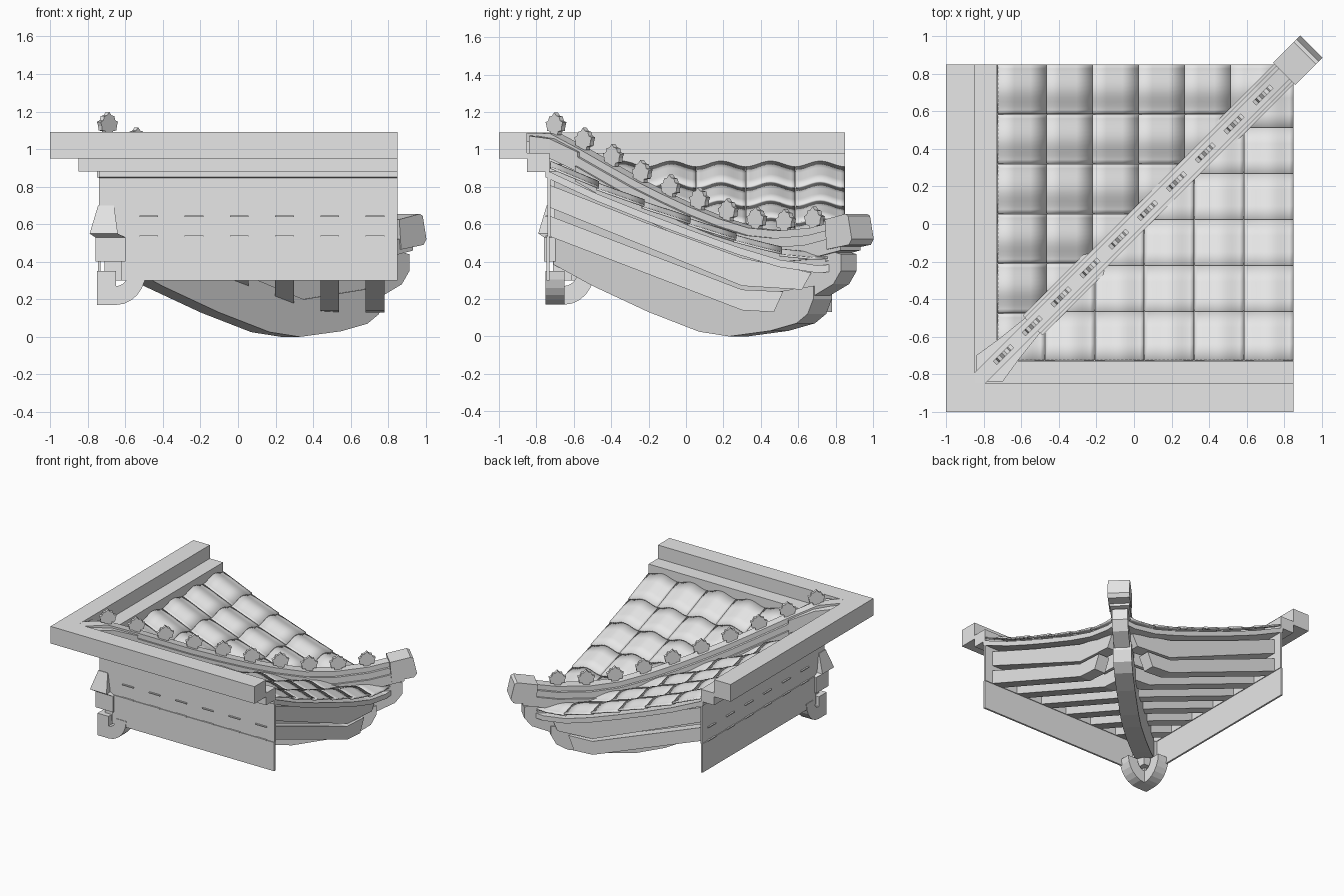
import bpy, bmesh, math
from mathutils import Vector

cube = bpy.data.objects.get("Cube")
if cube:
    bpy.data.objects.remove(cube, do_unlink=True)

stone = bpy.data.materials.new("pale_grey")
stone.use_nodes = True
stone.diffuse_color = (0.8, 0.8, 0.8, 1)
stone.node_tree.nodes["Principled BSDF"].inputs["Base Color"].default_value = (0.8, 0.8, 0.8, 1)

WALL, EDGE = -0.74, 0.85          # wall plane and module edge
ROOF = [(-0.75, 0.92), (-0.47, 0.79), (-0.22, 0.69), (0.02, 0.6), (0.27, 0.51),
        (0.5, 0.44), (0.7, 0.41), (0.86, 0.42)]
RIDGE = [(-0.86, 1.09), (-0.7, 1.085), (-0.54, 1.0), (-0.4, 0.92), (-0.24, 0.83),
         (-0.1, 0.76), (0.05, 0.69), (0.2, 0.63), (0.36, 0.58), (0.51, 0.565),
         (0.69, 0.58), (0.88, 0.63)]


def height(curve, a):
    for (a0, z0), (a1, z1) in zip(curve, curve[1:]):
        if a <= a1:
            return z0 + (z1 - z0) * (a - a0) / (a1 - a0)
    return curve[-1][1]


def finish(name, bm, smooth=False):
    bmesh.ops.recalc_face_normals(bm, faces=bm.faces)
    mesh = bpy.data.meshes.new(name)
    bm.to_mesh(mesh)
    bm.free()
    obj = bpy.data.objects.new(name, mesh)
    bpy.context.collection.objects.link(obj)
    mesh.materials.append(stone)
    if smooth:
        bpy.ops.object.select_all(action='DESELECT')
        obj.select_set(True)
        bpy.context.view_layer.objects.active = obj
        bpy.ops.object.shade_smooth_by_angle(angle=math.radians(35))
    return obj


def loft(bm, rings):
    """Closed skin through rings of points, with capped ends."""
    rings = [[bm.verts.new(p) for p in ring] for ring in rings]
    bm.faces.new(rings[0])
    bm.faces.new(rings[-1])
    for r0, r1 in zip(rings, rings[1:]):
        for i in range(len(r0)):
            j = (i + 1) % len(r0)
            bm.faces.new((r0[i], r0[j], r1[j], r1[i]))


def extrude_profile(bm, points, lo, hi, diagonal=False):
    """Profile of (run, z) pushed sideways from lo to hi."""
    def place(a, z, w):
        if diagonal:
            w *= math.sqrt(0.5)
            return (a + w, a - w, z)
        return (w, a, z)
    loft(bm, [[place(a, z, w) for a, z in points] for w in (lo, hi)])


def rect(a0, a1, z0, z1):
    return [(a0, z0), (a1, z0), (a1, z1), (a0, z1)]


def two_wings(name, bm, smooth=False, thickness=0, clip=True):
    """Cut at the diagonal and add the twin with x and y swapped."""
    if clip:
        bmesh.ops.bisect_plane(bm, geom=bm.verts[:] + bm.edges[:] + bm.faces[:],
                               plane_co=(0, 0, 0), plane_no=(-1, 1, 0), clear_outer=True)
    twin = bm.copy()
    for v in twin.verts:
        v.co = Vector((v.co.y, v.co.x, v.co.z))
    for side, part in (("front", bm), ("side", twin)):
        obj = finish(side + "_" + name, part, smooth)
        if thickness:
            mod = obj.modifiers.new("thickness", 'SOLIDIFY')
            mod.thickness = thickness
            mod.offset = 0


# Top beam with its lower inner step, mitred at the corner
bm = bmesh.new()
extrude_profile(bm, rect(-1, -0.85, 0.95, 1.09), -1.05, EDGE)
extrude_profile(bm, rect(-0.85, -0.73, 0.88, 0.98), -1.05, EDGE)
two_wings("top_beam", bm)

# Wall: upper band, then lower band that stops short of the corner
bm = bmesh.new()
extrude_profile(bm, rect(WALL, WALL + 0.015, 0.535, 0.875), -0.8, EDGE)
extrude_profile(bm, rect(WALL - 0.006, WALL + 0.009, 0.3, 0.535), -0.62, EDGE)
two_wings("wall", bm)

# Overlapping rows of wavy tiles
bm = bmesh.new()
PITCH, ROW, STEPS = 0.265, 0.245, 12
for row in range(7):
    start = -0.725 + row * ROW
    end = min(start + ROW + 0.012, EDGE)
    for col in range(6):
        left = WALL + col * PITCH
        grid = []
        for j in range(4):
            y = start + (end - start) * j / 3
            line = []
            for i in range(STEPS + 1):
                t = i / STEPS
                wave = 0.03 * (0.5 - 0.5 * math.cos(math.tau * t))
                x = left + 0.002 + (PITCH - 0.004) * t
                line.append(bm.verts.new((x, y, height(ROOF, y) - 0.006 + wave + 0.012 * j / 3)))
            grid.append(line)
        for j in range(3):
            for i in range(STEPS):
                bm.faces.new((grid[j][i], grid[j][i + 1], grid[j + 1][i + 1], grid[j + 1][i]))
two_wings("roof_tiles", bm, smooth=True, thickness=0.012)

# Roof boarding below the tiles
bm = bmesh.new()
board = [(a, z - 0.03) for a, z in ROOF] + [(a, z - 0.07) for a, z in reversed(ROOF)]
extrude_profile(bm, board, WALL, EDGE)
two_wings("roof_boarding", bm)

# Rafters in two tiers, running down the slope to the diagonal
bm = bmesh.new()
FOOT = WALL + 0.01
upper = [(FOOT, 0.81), (-0.22, 0.61), (0.3, 0.42), (0.67, 0.34), (0.62, 0.25), (0.3, 0.27), (FOOT, 0.69)]
lower = [(FOOT, 0.645), (0.3, 0.25), (0.52, 0.24), (0.47, 0.13), (0.3, 0.14), (FOOT, 0.535)]
spots = [-0.475 + 0.241 * k for k in range(6)]
for x in spots:
    extrude_profile(bm, upper, x - 0.05, x + 0.05)
    extrude_profile(bm, lower, x - 0.05, x + 0.05)
two_wings("rafters", bm)

# Narrow ledges marking the rafter ends on the wall
bm = bmesh.new()
for x in spots:
    for z in (0.535, 0.643):
        extrude_profile(bm, rect(WALL - 0.012, WALL, z - 0.004, z + 0.004), x - 0.05, x + 0.05)
two_wings("rafter_ledges", bm, clip=False)

# Curved corner beams under the diagonal
bm = bmesh.new()
extrude_profile(bm, [(-0.66, 0.6), (-0.66, 0.385), (-0.45, 0.27), (-0.15, 0.13), (0.12, 0.025),
                     (0.28, 0), (0.5, 0.03), (0.64, 0.07), (0.7, 0.12), (0.73, 0.2),
                     (0.73, 0.27), (0.3, 0.2)], -0.07, 0.07, True)
finish("lower_corner_beam", bm)
bm = bmesh.new()
extrude_profile(bm, [(-0.66, 0.84), (-0.66, 0.54), (0.2, 0.18), (0.5, 0.17), (0.73, 0.22),
                     (0.83, 0.28), (0.87, 0.35), (0.87, 0.44), (0.8, 0.46), (0.5, 0.42),
                     (0.2, 0.5)], -0.06, 0.06, True)
finish("upper_corner_beam", bm)

# Diagonal ridge in stacked courses
for name, top, base, half in (("ridge_cap", 0, 0.05, 0.04),
                              ("ridge_middle", 0.04, 0.1, 0.06),
                              ("ridge_base", 0.09, 0.17, 0.075)):
    bm = bmesh.new()
    line = RIDGE if name == "ridge_cap" else RIDGE[2:]
    extrude_profile(bm, [(a, z - top) for a, z in line] +
                    [(a, z - base) for a, z in reversed(line)], -half, half, True)
    finish(name, bm)
bm = bmesh.new()
extrude_profile(bm, [(0.81, 0.465), (0.93, 0.49), (0.945, 0.52), (0.925, 0.645), (0.91, 0.655),
                     (0.8, 0.625)], -0.083, 0.083, True)
finish("ridge_end_block", bm)

# Flared head of the ridge at the inner corner
plan = [(-0.84, -0.84), (-0.7, -0.84), (-0.62, -0.73), (-0.5, -0.58),
        (-0.58, -0.5), (-0.73, -0.62), (-0.84, -0.7)]
bm = bmesh.new()
loft(bm, [[(x, y, height(RIDGE, (x + y) / 2) - drop) for x, y in plan] for drop in (0.12, 0.015)])
finish("ridge_head", bm)

# Row of leaf-shaped finials along the ridge
half_leaf = [(0.018, 0), (0.02, 0.018), (0.038, 0.022), (0.04, 0.045), (0.046, 0.068),
             (0.032, 0.075), (0.026, 0.098), (0.012, 0.102)]
leaf = half_leaf + [(0, 0.12)] + [(-a, z) for a, z in reversed(half_leaf)]
bm = bmesh.new()
for k in range(10):
    d = -0.695 + 0.1535 * k
    base = height(RIDGE, d) - 0.005
    extrude_profile(bm, [(d + a, base + z) for a, z in leaf], -0.014, 0.014, True)
finish("ridge_finials", bm)

# Corner post: flared cap, block and upturned brackets
bm = bmesh.new()
loft(bm, [[(x, y, z) for x, y in ((lo, lo), (hi, lo), (hi, hi), (lo, hi))]
          for lo, hi, z in ((-0.76, -0.6, 0.4), (-0.76, -0.6, 0.53),
                            (-0.79, -0.64, 0.55), (-0.745, -0.66, 0.7))])
extrude_profile(bm, rect(-0.71, -0.61, 0.3, 0.42), -0.71, -0.61)
finish("corner_post", bm)

bm = bmesh.new()
arc = [math.pi / 2 * k / 6 for k in range(7)]
outer = [(-0.65 + 0.16 * math.sin(t), 0.35 - 0.18 * math.cos(t)) for t in arc]
inner = [(-0.65 + 0.07 * math.sin(t), 0.35 - 0.08 * math.cos(t)) for t in reversed(arc)]
extrude_profile(bm, [(-0.75, 0.17)] + outer + inner + [(-0.75, 0.27)], -0.75, -0.65)
extrude_profile(bm, rect(-0.75, -0.65, 0.27, 0.35), -0.75, -0.65)
two_wings("corner_bracket", bm, clip=False)
